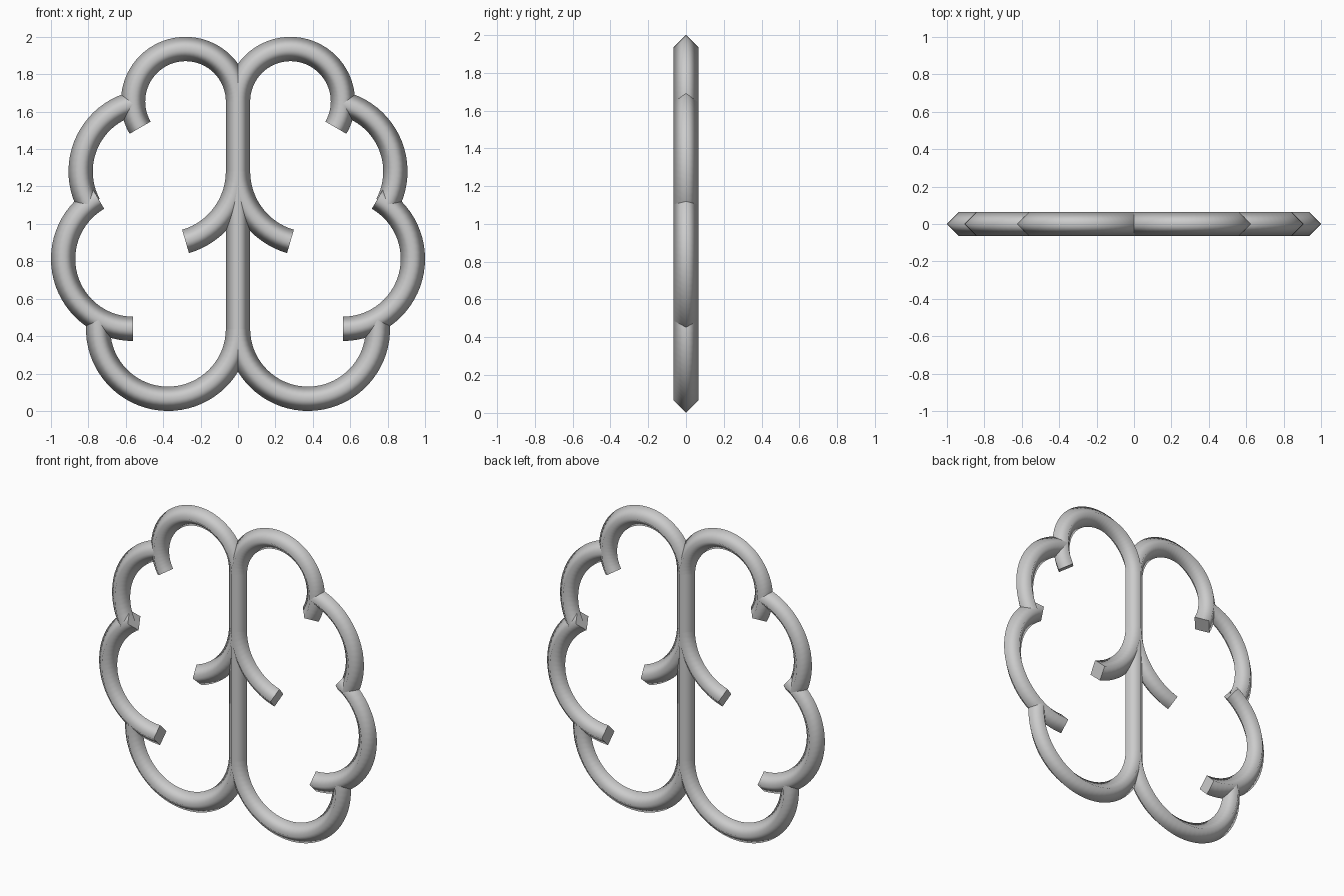
import bpy, bmesh, math
from mathutils import Vector

if "Cube" in bpy.data.objects:
    bpy.data.objects.remove(bpy.data.objects["Cube"])

S = 0.0935   # size of one layout unit
R = 0.065    # half diagonal of the diamond cross-section

grey = bpy.data.materials.new("light_grey")
grey.diffuse_color = (0.6, 0.6, 0.6, 1)
grey.use_nodes = True
grey.node_tree.nodes["Principled BSDF"].inputs["Base Color"].default_value = grey.diffuse_color


def arc(cx, cz, r, a0, a1):
    """Path points and radial directions on an arc, angles in degrees."""
    n = max(4, round(abs(a1 - a0) / 5))
    out = []
    for i in range(n + 1):
        a = math.radians(a0 + (a1 - a0) * i / n)
        d = Vector((math.cos(a), 0, math.sin(a)))
        out.append((Vector((cx * S, 0, 1 + cz * S)) + d * r * S, d))
    return out


def tube(name, path, side=1):
    """Sweep a diamond section along the path, with sharp flat end caps."""
    bm = bmesh.new()
    rings = []
    for p, d in path:
        ring = []
        for off in (d * R, Vector((0, R, 0)), -d * R, Vector((0, -R, 0))):
            v = p + off
            ring.append(bm.verts.new((v.x * side, v.y, v.z)))
        rings.append(ring)
    for a, b in zip(rings, rings[1:]):
        for i in range(4):
            j = (i + 1) % 4
            bm.faces.new((a[i], a[j], b[j], b[i])).smooth = True
    for ring in (rings[0], rings[-1]):
        cap = bm.faces.new(ring)
        cap.smooth = False
        for e in cap.edges:
            e.smooth = False
    bmesh.ops.recalc_face_normals(bm, faces=bm.faces[:])
    me = bpy.data.meshes.new(name)
    bm.to_mesh(me)
    bm.free()
    me.materials.append(grey)
    ob = bpy.data.objects.new(name, me)
    bpy.context.collection.objects.link(ob)


# Centre stem
x_dir = Vector((1, 0, 0))
tube("centre_stem", [(Vector((0, 0, 1 + z * S)), x_dir) for z in (-6, 7)])

# Lobes and inner branch, mirrored left and right
parts = {
    "top_lobe": (3, 7, 3, 180, -30),
    "upper_side_lobe": (5, 3, 4, 75.6, -28.3),
    "lower_side_lobe": (6, -2, 4, 60, -90),
    "bottom_lobe": (4, -6, 4, 7.4, -180),
    "inner_branch": (4.17, 3, 4.17, 180, 253.7),
}
for name, args in parts.items():
    for label, side in (("right", 1), ("left", -1)):
        tube(f"{name}_{label}", arc(*args), side)
